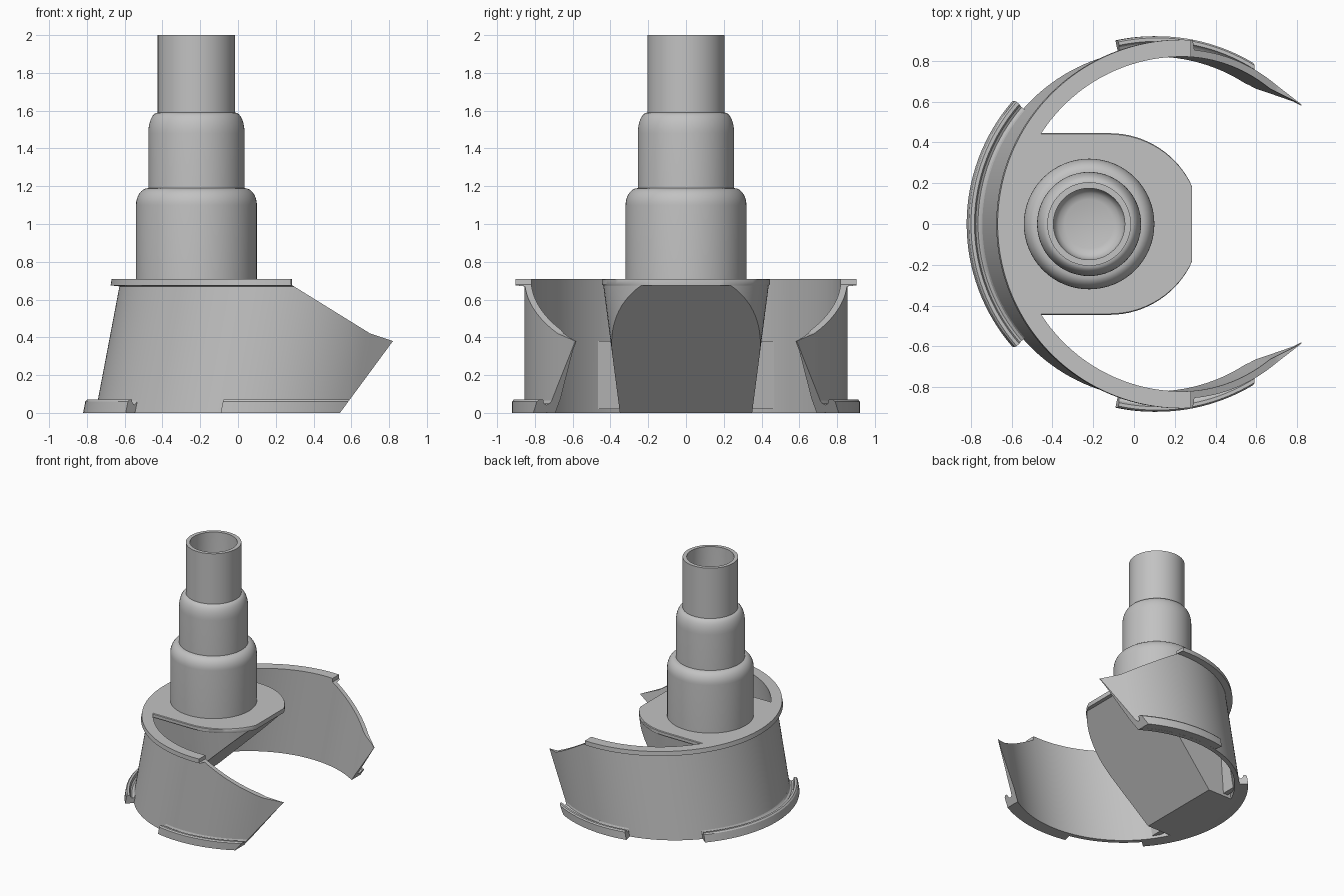
import bpy, bmesh
from math import sin, cos, pi, radians, sqrt
from mathutils import Vector

if "Cube" in bpy.data.objects:
    bpy.data.objects.remove(bpy.data.objects["Cube"])

grey = bpy.data.materials.new("plain_grey")
grey.use_nodes = True
COLOUR = (0.54, 0.54, 0.54, 1)
grey.diffuse_color = COLOUR
grey.node_tree.nodes["Principled BSDF"].inputs["Base Color"].default_value = COLOUR

BASE_X, LEAN = 0.10, 0.19      # skirt axis at the floor, and its tilt in x per z
TUBE_X = -0.22


def axis_x(z):
    return BASE_X + LEAN * z


def smooth_sharp(obj):
    bpy.ops.object.select_all(action="DESELECT")
    obj.select_set(True)
    bpy.context.view_layer.objects.active = obj
    bpy.ops.object.shade_smooth_by_angle(angle=radians(32))


def finish(name, bm):
    """Turn a closed bmesh into an object with outward normals."""
    bmesh.ops.recalc_face_normals(bm, faces=bm.faces)
    if bm.calc_volume(signed=True) < 0:
        bmesh.ops.reverse_faces(bm, faces=bm.faces)
    mesh = bpy.data.meshes.new(name)
    bm.to_mesh(mesh)
    bm.free()
    mesh.materials.append(grey)
    obj = bpy.data.objects.new(name, mesh)
    bpy.context.collection.objects.link(obj)
    smooth_sharp(obj)
    return obj


def loft(rings):
    """Bridge rings of points and cap both ends."""
    bm = bmesh.new()
    rows = [[bm.verts.new(p) for p in ring] for ring in rings]
    n = len(rows[0])
    for a, b in zip(rows, rows[1:]):
        for i in range(n):
            j = (i + 1) % n
            bm.faces.new((a[i], a[j], b[j], b[i]))
    bm.faces.new(rows[0])
    bm.faces.new(rows[-1])
    return bm


def skirt_point(r, z, deg):
    """Point on the leaning skirt; the two tips run out straight and sharpen."""
    off = max(0, 54 - min(deg, 360 - deg))
    if off:
        t = min(0.85, off / 12)
        r = (r + (0.855 - r) * t) / cos(radians(off))
    a = radians(deg)
    return (axis_x(z) + r * cos(a), r * sin(a), z)


def sweep(profile, start, end, steps):
    angles = [start + (end - start) * i / steps for i in range(steps + 1)]
    return loft([[skirt_point(r, z, a) for r, z in profile] for a in angles])


def trim(obj, cutter):
    mod = obj.modifiers.new("trim", "BOOLEAN")
    mod.operation = "INTERSECT"
    mod.solver = "EXACT"
    mod.object = cutter
    bpy.context.view_layer.objects.active = obj
    bpy.ops.object.modifier_apply(modifier=mod.name)
    smooth_sharp(obj)


# Side outline used to trim the skirt and its lips
outline = [(-1.3, -0.1), (0.466, -0.1), (0.54, 0), (0.82, 0.38), (0.70, 0.42),
           (0.28, 0.68), (0.28, 0.8), (-1.3, 0.8)]
cutter = finish("trim_cutter", loft([[(x, y, z) for x, z in outline] for y in (-1.3, 1.3)]))
cutter.hide_render = True

# Leaning skirt with a thin flange round its top
skirt = finish("skirt", sweep([(0.82, 0), (0.855, 0), (0.855, 0.67), (0.903, 0.675),
                               (0.903, 0.71), (0.82, 0.71)], 38, 322, 142))
trim(skirt, cutter)

# Hooked lips along the skirt's bottom edge
lip = [(0.84, 0.001), (0.92, 0), (0.92, 0.06), (0.912, 0.07), (0.895, 0.07),
       (0.885, 0.05), (0.872, 0.042), (0.86, 0.05), (0.855, 0.065), (0.84, 0.065)]
for name, start, end in (("left_lip", 55, 102), ("back_lip", 139, 221), ("right_lip", 258, 305)):
    part = finish(name, sweep(lip, start, end, 32))
    if name != "back_lip":
        trim(part, cutter)
bpy.data.objects.remove(cutter)


def deck_ring(z, half, r_back):
    """D-shaped section: flat nose, round shoulders, back following the skirt."""
    nose, arc_x, first = 0.285, -0.12, 0.42
    side = []
    for i in range(17):
        a = first + (pi / 2 - first) * i / 16
        side.append((min(arc_x + 0.445 * cos(a), nose), half * sin(a), z))
    back = []
    for i in range(17):
        y = half * (1 - i / 8)
        back.append((axis_x(z) - sqrt(r_back ** 2 - y * y), y, z))
    return side + back + [(x, -y, z) for x, y, _ in reversed(side)]


# Deck plate with softened rim
finish("deck", loft([deck_ring(0.675, 0.44, 0.84), deck_ring(0.682, 0.445, 0.84),
                     deck_ring(0.705, 0.445, 0.84), deck_ring(0.71, 0.44, 0.84)]))

# Tapered body under the deck, sliced by one sloping face
bm = loft([deck_ring(0, 0.35, 0.84), deck_ring(0.69, 0.44, 0.84)])
low, high = Vector((-0.43, 0, 0)), Vector((0.27, 0, 0.69))
slope = high - low
bmesh.ops.bisect_plane(bm, geom=bm.verts[:] + bm.edges[:] + bm.faces[:], plane_co=low,
                       plane_no=Vector((slope.z, 0, -slope.x)), clear_outer=True)
bmesh.ops.holes_fill(bm, edges=[e for e in bm.edges if e.is_boundary], sides=0)
finish("sloped_body", bm)

# Flat pad joining the body to the inside of the skirt
pad = [[(x + LEAN * z, y, z) for x, y in ((-0.61, -0.465), (-0.57, -0.465),
                                          (-0.57, 0.465), (-0.61, 0.465))] for z in (0.02, 0.38)]
finish("back_pad", loft(pad))


def shoulder(r_out, r_in, z_low, z_high, steps=8):
    """Quarter-round step between two tube sizes."""
    return [(r_in + (r_out - r_in) * cos(i * pi / 2 / steps),
             z_low + (z_high - z_low) * sin(i * pi / 2 / steps)) for i in range(steps + 1)]


# Stepped hose tube, open at the top, with a rounded floor inside
tube = [(0.32, 0.70)] + shoulder(0.32, 0.255, 1.10, 1.19) + shoulder(0.255, 0.205, 1.48, 1.59)
tube += [(0.205, 2.0), (0.175, 2.0), (0.175, 0.80), (0.168, 0.77), (0.15, 0.75), (0.12, 0.74)]
rings = [[(TUBE_X + r * cos(2 * pi * i / 64), r * sin(2 * pi * i / 64), z) for i in range(64)]
         for r, z in tube]
finish("hose_tube", loft(rings))
